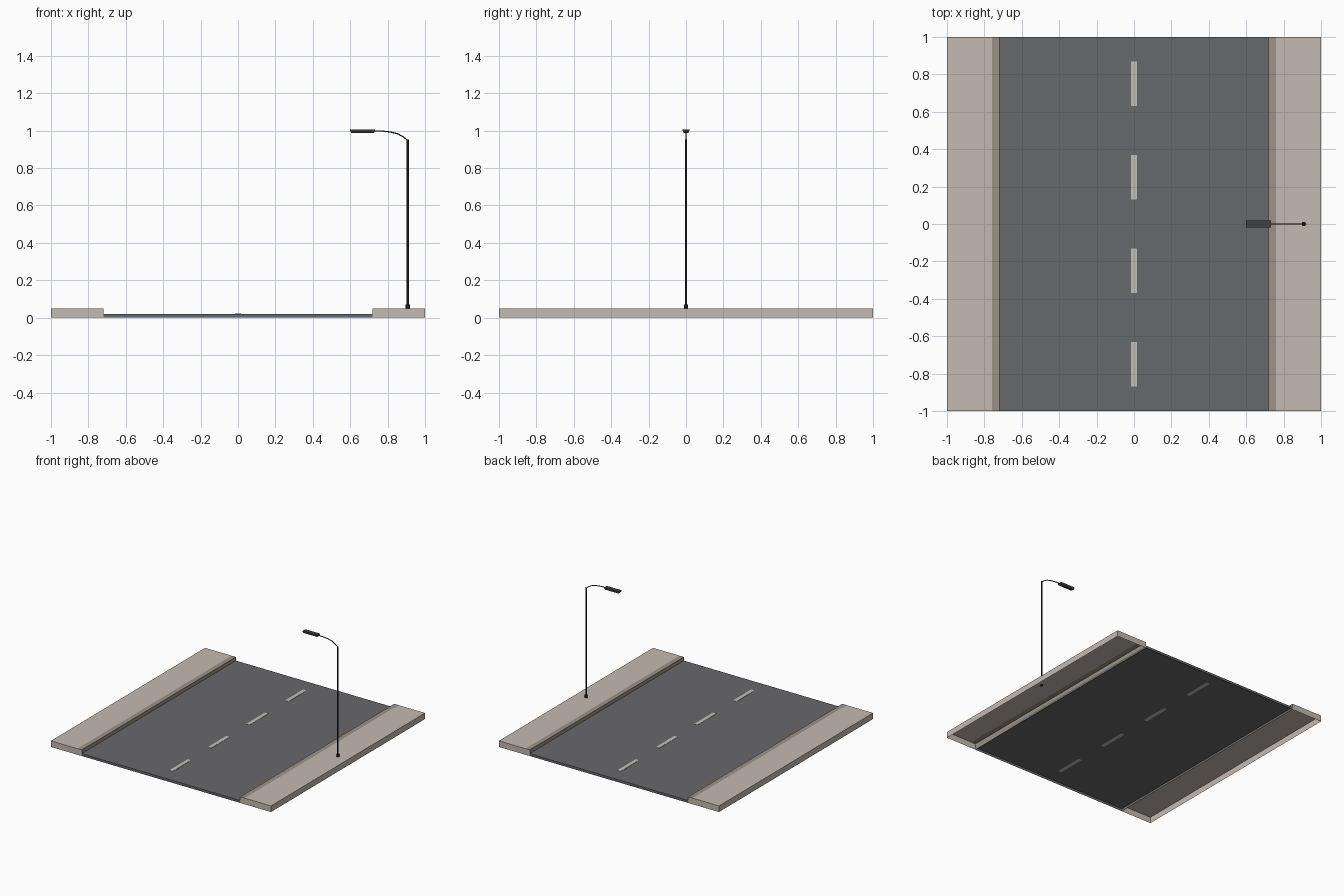
import bpy, bmesh, math
from mathutils import Vector, Matrix

if "Cube" in bpy.data.objects:
    bpy.data.objects.remove(bpy.data.objects["Cube"])


def material(name, rgb):
    m = bpy.data.materials.new(name)
    m.diffuse_color = (*rgb, 1)
    m.use_nodes = True
    m.node_tree.nodes["Principled BSDF"].inputs["Base Color"].default_value = m.diffuse_color
    return m


PAVING = material("paving", (0.55, 0.495, 0.445))
KERB = material("kerb_stone", (0.33, 0.29, 0.235))
ASPHALT = material("asphalt", (0.137, 0.14, 0.147))
PAINT = material("road_paint", (0.54, 0.52, 0.47))
IRON = material("dark_iron", (0.012, 0.012, 0.015))
LAMP = material("lamp_casing", (0.05, 0.05, 0.052))


def finish(name, bm, *mats):
    me = bpy.data.meshes.new(name)
    bm.to_mesh(me)
    bm.free()
    for m in mats:
        me.materials.append(m)
    ob = bpy.data.objects.new(name, me)
    bpy.context.collection.objects.link(ob)
    return ob


def box(name, lo, hi, mat, open_bottom=False, taper=1.0):
    """Box between two corners; optionally without a floor or narrower below."""
    lo, hi = Vector(lo), Vector(hi)
    bm = bmesh.new()
    size = hi - lo
    bmesh.ops.create_cube(bm, size=1, matrix=Matrix.Translation((lo + hi) / 2)
                          @ Matrix.Diagonal((*size, 1)))
    bm.normal_update()
    if open_bottom:
        bmesh.ops.delete(bm, geom=[f for f in bm.faces if f.normal.z < -0.9],
                         context='FACES_ONLY')
    mid = (lo + hi) / 2
    for v in bm.verts:
        if v.co.z < mid.z:
            v.co.y = mid.y + (v.co.y - mid.y) * taper
            v.co.x = mid.x + (v.co.x - mid.x) * (1 - (1 - taper) * 0.2)
    return finish(name, bm, mat)


def rod(name, x, z0, z1, r, mat, sides=12):
    bm = bmesh.new()
    bmesh.ops.create_cone(bm, cap_ends=True, segments=sides, radius1=r, radius2=r,
                          depth=z1 - z0, matrix=Matrix.Translation((x, 0, (z0 + z1) / 2)))
    ob = finish(name, bm, mat)
    for p in ob.data.polygons:
        p.use_smooth = abs(p.normal.z) < 0.5
    return ob


# Road shell and centre dashes
box("road", (-0.72, -1, 0), (0.72, 1, 0.02), ASPHALT, open_bottom=True)
for i, y in enumerate((-0.75, -0.25, 0.25, 0.75)):
    box(f"lane_dash_{i + 1}", (-0.016, y - 0.12, 0.0195), (0.016, y + 0.12, 0.022), PAINT)

# Pavements: open shells with a kerb strip along the road edge
for side, s in (("left", -1), ("right", 1)):
    bm = bmesh.new()
    path = [(1, 0), (1, 0.05), (0.76, 0.05), (0.72, 0.05), (0.72, 0)]
    rows = [[bm.verts.new((s * x, y, z)) for x, z in path] for y in (-1, 1)]
    for i in range(4):
        f = bm.faces.new((rows[0][i], rows[0][i + 1], rows[1][i + 1], rows[1][i]))
        f.material_index = 1 if i >= 2 else 0
    for row in rows:
        bm.faces.new(row)
    bmesh.ops.recalc_face_normals(bm, faces=bm.faces)
    top = next(f for f in bm.faces if abs(f.normal.z) > 0.9)
    if top.normal.z < 0:
        bmesh.ops.reverse_faces(bm, faces=bm.faces)
    finish(f"{side}_pavement", bm, PAVING, KERB)

# Street lamp
rod("lamp_base", 0.908, 0.045, 0.07, 0.012, IRON)
rod("lamp_post", 0.908, 0.05, 0.952, 0.006, IRON)

# Curved arm
cu = bpy.data.curves.new("lamp_arm", 'CURVE')
cu.dimensions = '3D'
cu.bevel_depth = 0.0035
cu.bevel_resolution = 1
cu.use_fill_caps = True
pts = [(0.908, 0.947), (0.885, 0.966), (0.855, 0.983), (0.815, 0.993),
       (0.77, 0.998), (0.72, 0.999)]
sp = cu.splines.new('POLY')
sp.points.add(len(pts) - 1)
for p, (x, z) in zip(sp.points, pts):
    p.co = (x, 0, z, 1)
cu.materials.append(IRON)
bpy.context.collection.objects.link(bpy.data.objects.new("lamp_arm", cu))

# Lamp head: flat upper casing over a narrowing lower part
box("lamp_head_top", (0.60, -0.018, 0.998), (0.732, 0.018, 1.006), LAMP)
box("lamp_head_bottom", (0.60, -0.018, 0.988), (0.732, 0.018, 0.998), LAMP, taper=0.65)
